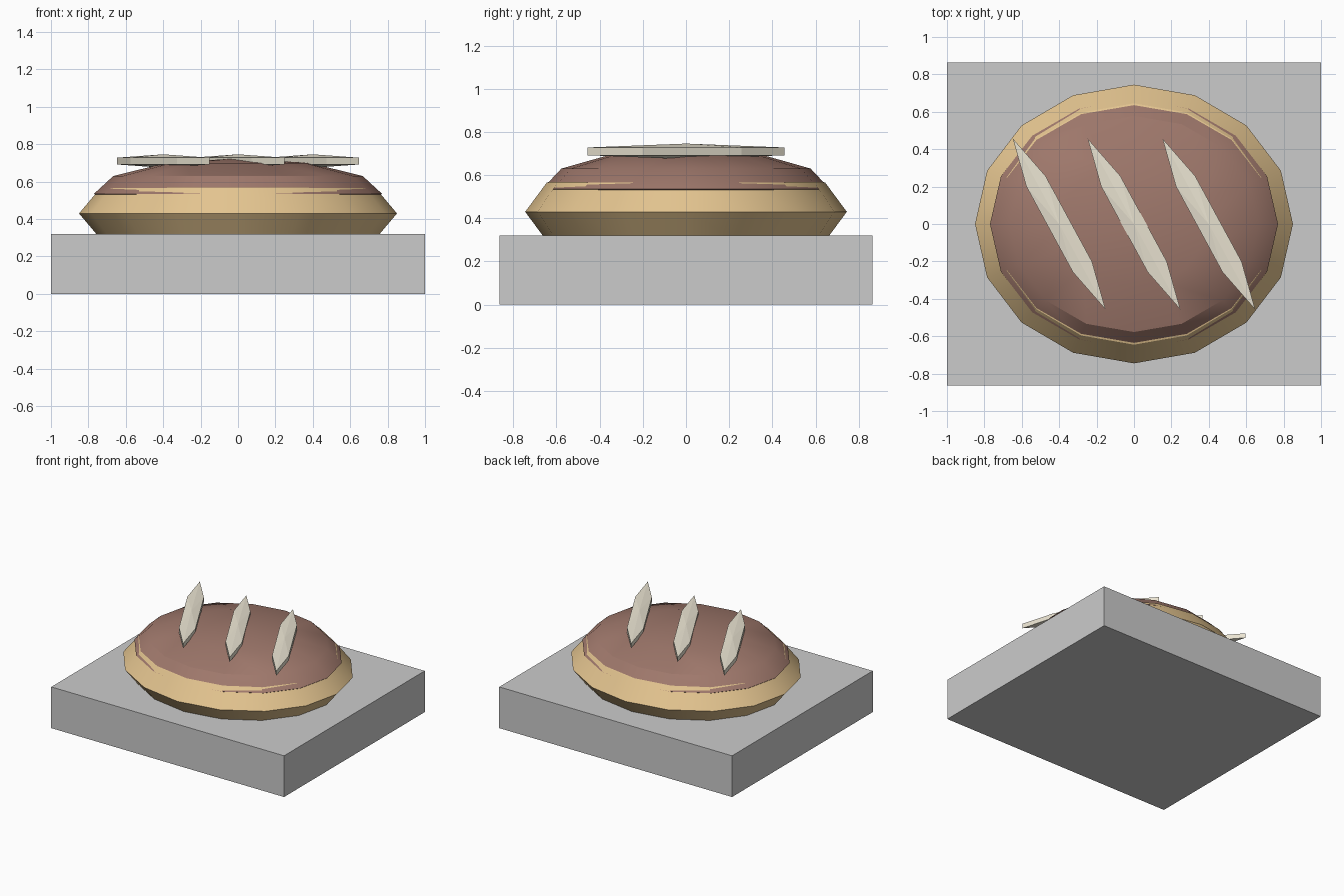
import bpy, bmesh
from math import sin, cos, pi, radians

if "Cube" in bpy.data.objects:
    bpy.data.objects.remove(bpy.data.objects["Cube"])


def colour(obj, rgb):
    mat = bpy.data.materials.new(obj.name + "_colour")
    mat.diffuse_color = (*rgb, 1)
    mat.use_nodes = True
    mat.node_tree.nodes["Principled BSDF"].inputs["Base Color"].default_value = mat.diffuse_color
    obj.data.materials.append(mat)


def ellipsoid(name, centre, radii, segments, rings, rgb, turn=0, smooth=False):
    """Low-poly sphere, first meridian on +x, scaled to radii."""
    bm = bmesh.new()
    profile = [bm.verts.new((radii[0] * sin(pi * i / rings), 0, cos(pi * i / rings)))
               for i in range(rings + 1)]
    for v in profile:
        v.co.x /= radii[0]
    edges = [bm.edges.new(pair) for pair in zip(profile, profile[1:])]
    bmesh.ops.spin(bm, geom=profile + edges, cent=(0, 0, 0), axis=(0, 0, 1),
                   angle=2 * pi, steps=segments, use_merge=False)
    bmesh.ops.remove_doubles(bm, verts=bm.verts, dist=1e-4)
    bmesh.ops.scale(bm, vec=radii, verts=bm.verts)
    bmesh.ops.recalc_face_normals(bm, faces=bm.faces)
    mesh = bpy.data.meshes.new(name)
    bm.to_mesh(mesh)
    bm.free()
    obj = bpy.data.objects.new(name, mesh)
    bpy.context.collection.objects.link(obj)
    obj.location = centre
    obj.rotation_euler.z = turn
    colour(obj, rgb)
    if smooth:
        bpy.ops.object.select_all(action='DESELECT')
        obj.select_set(True)
        bpy.context.view_layer.objects.active = obj
        bpy.ops.object.shade_smooth_by_angle(angle=radians(30))
    return obj


# Plinth
bpy.ops.mesh.primitive_cube_add(size=1, location=(0, 0, 0.16))
plinth = bpy.context.object
plinth.name = "plinth"
plinth.scale = (2, 1.726, 0.32)

# Dough bun, its lower part sunk into the plinth
ellipsoid("dough", (0, 0, 0.43), (0.85, 0.745, 0.27), 16, 6, (0.78, 0.56, 0.28), smooth=True)

# Chocolate glaze cap
ellipsoid("glaze", (0, 0, 0.535), (0.77, 0.667, 0.19), 16, 6, (0.35, 0.19, 0.15), smooth=True)

# Three slanted icing strips
for i, x in enumerate((-0.4, 0, 0.4)):
    ellipsoid(f"icing_strip_{i + 1}", (x, 0, 0.71), (0.6, 0.078, 0.036), 6, 3,
              (0.82, 0.77, 0.64), turn=radians(118.5))
